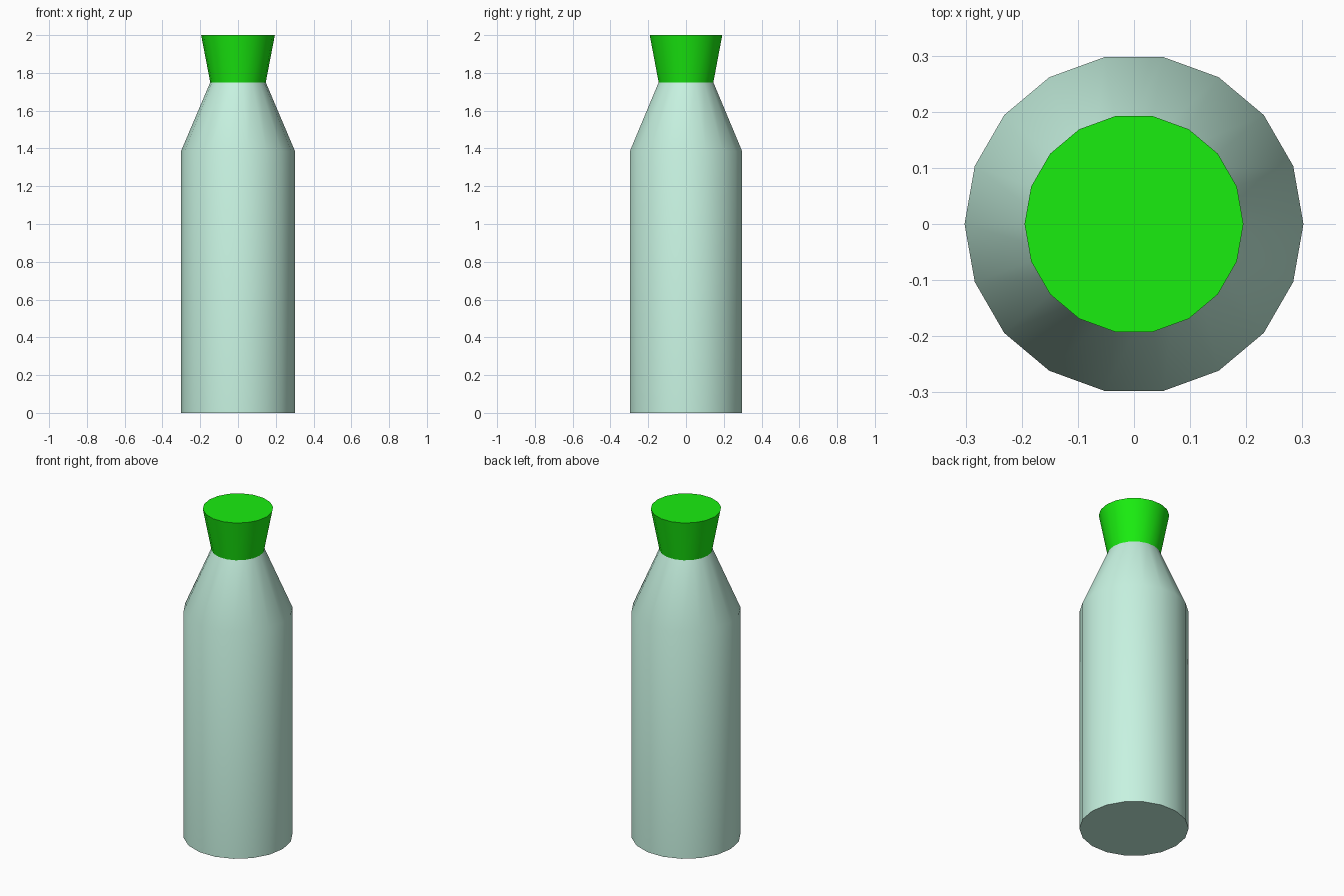
import bpy, bmesh, math

if "Cube" in bpy.data.objects:
    bpy.data.objects.remove(bpy.data.objects["Cube"])

SIDES = 18


def material(name, rgb):
    mat = bpy.data.materials.new(name)
    mat.diffuse_color = (*rgb, 1)
    mat.use_nodes = True
    mat.node_tree.nodes["Principled BSDF"].inputs["Base Color"].default_value = mat.diffuse_color
    return mat


def lathe(name, profile, mat):
    """Closed solid of revolution from (radius, height) points, bottom to top."""
    bm = bmesh.new()
    rings = []
    for r, z in profile:
        angles = [2 * math.pi * i / SIDES for i in range(SIDES)]
        rings.append([bm.verts.new((r * math.cos(a), r * math.sin(a), z)) for a in angles])
    for low, high in zip(rings, rings[1:]):
        for i in range(SIDES):
            j = (i + 1) % SIDES
            bm.faces.new((low[i], low[j], high[j], high[i]))
    bm.faces.new(rings[0][::-1])
    bm.faces.new(rings[-1])
    mesh = bpy.data.meshes.new(name)
    bm.to_mesh(mesh)
    bm.free()
    mesh.materials.append(mat)
    obj = bpy.data.objects.new(name, mesh)
    bpy.context.collection.objects.link(obj)
    bpy.ops.object.select_all(action='DESELECT')
    obj.select_set(True)
    bpy.context.view_layer.objects.active = obj
    bpy.ops.object.shade_smooth_by_angle(angle=math.radians(30))
    return obj


glass = material("pale_glass", (0.57, 0.89, 0.75))
green = material("green_stopper", (0.01, 0.85, 0.005))

# Bottle: straight body and tapering shoulder
lathe("bottle", [(0.302, 0), (0.302, 1.385), (0.147, 1.75)], glass)

# Stopper: flares outward from the bottle mouth
lathe("stopper", [(0.147, 1.75), (0.195, 2.0)], green)
